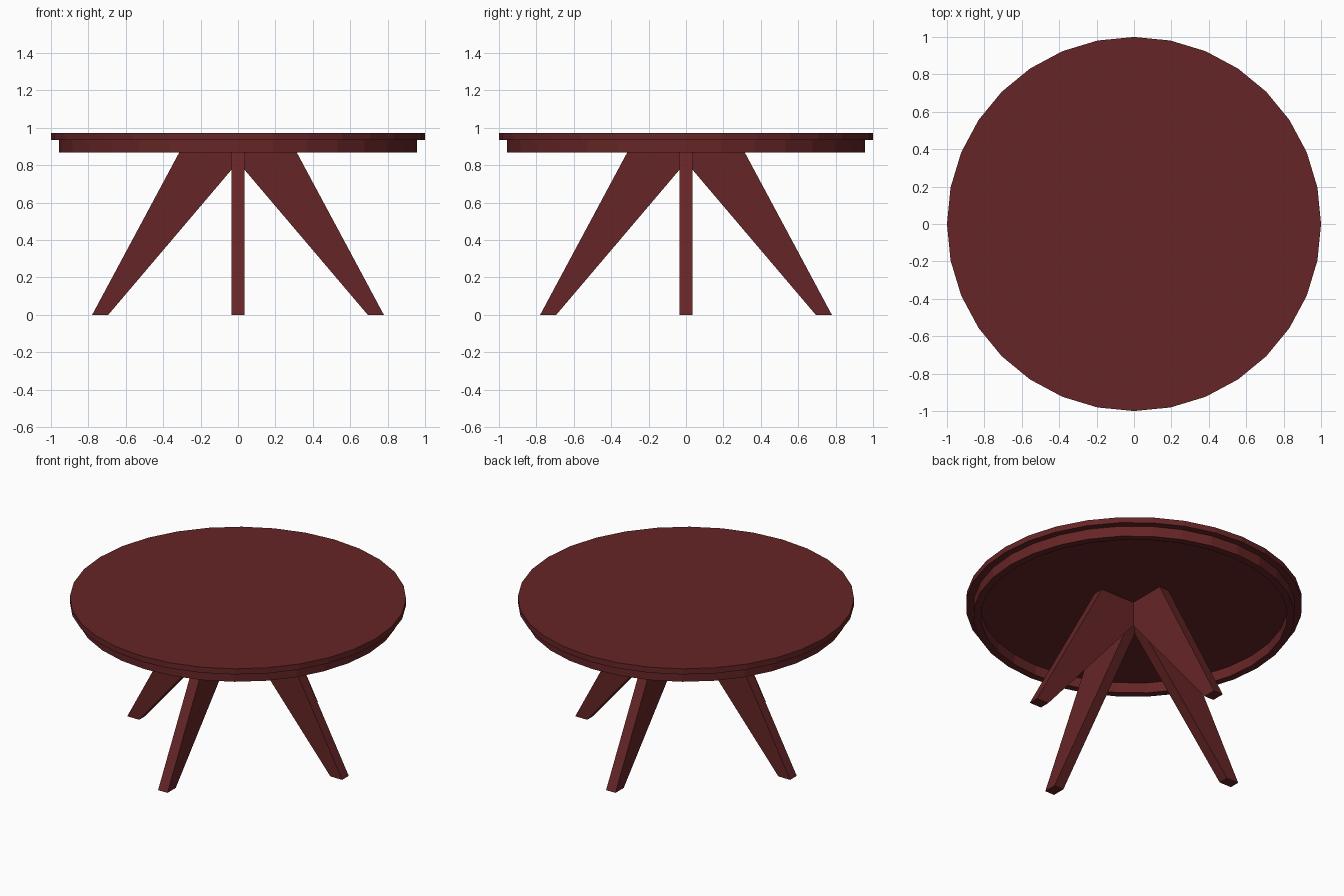
import bpy, bmesh, math

if "Cube" in bpy.data.objects:
    bpy.data.objects.remove(bpy.data.objects["Cube"])

SIDES = 32
TOP_Z, SLAB_Z, APRON_Z = 0.973, 0.936, 0.868

wood = bpy.data.materials.new("dark red wood")
wood.diffuse_color = (0.133, 0.0185, 0.0195, 1)
wood.use_nodes = True
wood.node_tree.nodes["Principled BSDF"].inputs["Base Color"].default_value = wood.diffuse_color


def finish(bm, name):
    bmesh.ops.recalc_face_normals(bm, faces=bm.faces)
    mesh = bpy.data.meshes.new(name)
    bm.to_mesh(mesh)
    bm.free()
    mesh.materials.append(wood)
    obj = bpy.data.objects.new(name, mesh)
    bpy.context.collection.objects.link(obj)
    return obj


def circle(bm, r, z):
    return [bm.verts.new((r * math.cos(2 * math.pi * i / SIDES),
                          r * math.sin(2 * math.pi * i / SIDES), z))
            for i in range(SIDES)]


def bridge(bm, a, b):
    for i in range(SIDES):
        j = (i + 1) % SIDES
        bm.faces.new((a[i], a[j], b[j], b[i]))


# Round table top
bm = bmesh.new()
low, high = circle(bm, 1.0, SLAB_Z), circle(bm, 1.0, TOP_Z)
bridge(bm, low, high)
bm.faces.new(low)
bm.faces.new(high)
finish(bm, "table_top")

# Hollow apron ring under the top
bm = bmesh.new()
rings = [circle(bm, r, z) for r, z in
         ((0.957, SLAB_Z), (0.957, APRON_Z), (0.912, APRON_Z), (0.912, SLAB_Z))]
for k in range(4):
    bridge(bm, rings[k], rings[(k + 1) % 4])
finish(bm, "apron_ring")

# Two crossed pairs of splayed, tapering legs
HALF = 0.034
half_profile = [(0.78, 0), (0.278, SLAB_Z)]
profile = ([(0, 0.817), (0.694, 0)] + half_profile
           + [(-x, z) for x, z in reversed(half_profile)] + [(-0.694, 0)])
for name, angle in (("side_legs", 0), ("front_back_legs", math.pi / 2)):
    bm = bmesh.new()
    face = bm.faces.new([bm.verts.new((x, -HALF, z)) for x, z in profile])
    ext = bmesh.ops.extrude_face_region(bm, geom=[face])
    moved = [g for g in ext["geom"] if isinstance(g, bmesh.types.BMVert)]
    bmesh.ops.translate(bm, verts=moved, vec=(0, 2 * HALF, 0))
    finish(bm, name).rotation_euler.z = angle
